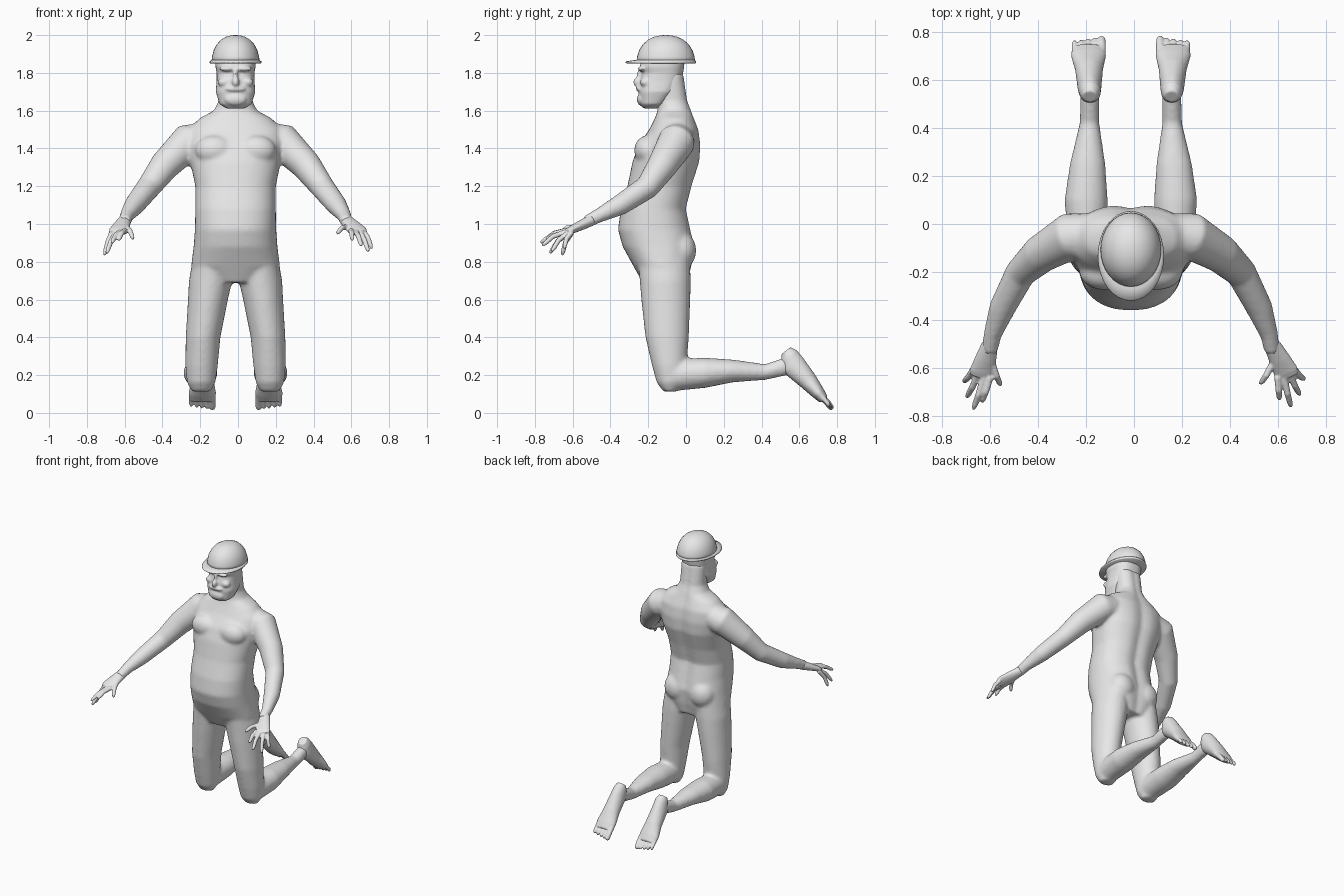
import bpy, bmesh, math
from mathutils import Vector, Matrix

cube = bpy.data.objects.get("Cube")
if cube:
    bpy.data.objects.remove(cube, do_unlink=True)

CX = -0.013          # the body's own mid-line
GREY = (0.8, 0.8, 0.8, 1)
mat = bpy.data.materials.new("plain_grey")
mat.use_nodes = True
mat.diffuse_color = GREY
mat.node_tree.nodes["Principled BSDF"].inputs["Base Color"].default_value = GREY


def loft(bm, sections, axis=None, n=28, power=2.0, groove=0.0):
    """Skin elliptical sections (x, y, z, half width, half depth)."""
    pts = [Vector(s[:3]) for s in sections]
    rings = []
    for i, s in enumerate(sections):
        t = Vector(axis) if axis else pts[min(i + 1, len(pts) - 1)] - pts[max(i - 1, 0)]
        t.normalize()
        u = Vector((1, 0, 0))
        u = (u - t * u.dot(t)).normalized()
        v = t.cross(u)
        ring = []
        for k in range(n):
            a = math.tau * k / n
            c, d = math.cos(a), math.sin(a)
            c = math.copysign(abs(c) ** (2 / power), c)
            d = math.copysign(abs(d) ** (2 / power), d)
            if groove and d > 0:
                d -= groove * math.exp(-(c / 0.18) ** 2)
            ring.append(bm.verts.new(pts[i] + u * c * s[3] + v * d * s[4]))
        rings.append(ring)
    for a, b in zip(rings, rings[1:]):
        for k in range(n):
            j = (k + 1) % n
            bm.faces.new((a[k], a[j], b[j], b[k]))
    bm.faces.new(rings[0][::-1])
    bm.faces.new(rings[-1])


def ball(bm, centre, radii):
    m = Matrix.Translation(centre) @ Matrix.Diagonal((*radii, 1))
    bmesh.ops.create_uvsphere(bm, u_segments=20, v_segments=12, radius=1, matrix=m)


def upright(rows):
    """Rows of (z, front y, back y, half width) to loft sections."""
    return [(CX, (f + b) / 2, z, w, (b - f) / 2) for z, f, b, w in rows]


def finish(bm, name, voxel=0, smooth=0):
    bmesh.ops.recalc_face_normals(bm, faces=bm.faces)
    me = bpy.data.meshes.new(name)
    bm.to_mesh(me)
    bm.free()
    me.materials.append(mat)
    ob = bpy.data.objects.new(name, me)
    bpy.context.collection.objects.link(ob)
    for p in me.polygons:
        p.use_smooth = True
    if voxel:
        r = ob.modifiers.new("merge", 'REMESH')
        r.mode = 'VOXEL'
        r.voxel_size = voxel
        r.use_smooth_shade = True
        s = ob.modifiers.new("soften", 'SMOOTH')
        s.factor = 0.5
        s.iterations = smooth
    return ob


# Body: torso and neck
bm = bmesh.new()
loft(bm, upright([
    (.69, -.23, .01, .15), (.78, -.28, .035, .235), (.88, -.335, .05, .222),
    (.97, -.36, .03, .215), (1.08, -.345, .005, .213), (1.2, -.31, .035, .213),
    (1.33, -.283, .077, .24), (1.42, -.25, .082, .255), (1.5, -.195, .07, .25),
    (1.56, -.165, .045, .19), (1.6, -.15, .03, .115), (1.65, -.15, .01, .09),
    (1.8, -.16, -.012, .09)]), axis=(0, 0, 1), n=48, power=2.3, groove=.1)

for s in (-1, 1):
    # Chest and buttocks
    ball(bm, (CX + s * .11, -.2, 1.39), (.105, .075, .08))
    ball(bm, (CX + s * .1, -.03, .86), (.095, .085, .1))
    # Thigh, ending in the knee
    loft(bm, [(CX + s * x, y, z, w, d) for x, y, z, w, d in (
        (.12, -.12, .85, .1, .14), (.132, -.11, .7, .115, .135),
        (.146, -.107, .6, .106, .13), (.172, -.1, .4, .092, .115),
        (.18, -.088, .25, .086, .092), (.182, -.085, .16, .075, .07),
        (.182, -.085, .112, .05, .035))], axis=(0, 0, 1))
    # Calf lying back along the ground
    loft(bm, [(CX + s * x, y, z, w, d) for x, y, z, w, d in (
        (.182, -.07, .2, .08, .085), (.186, .1, .212, .09, .08),
        (.18, .25, .222, .074, .06), (.172, .42, .216, .041, .042),
        (.17, .54, .25, .04, .05))], axis=(0, 1, 0))
    # Arm reaching down and forward
    loft(bm, [(CX + s * x, y, z, r, r) for x, y, z, r in (
        (.13, -.04, 1.46, .085), (.25, -.05, 1.435, .098),
        (.375, -.125, 1.31, .08), (.46, -.205, 1.195, .064),
        (.535, -.35, 1.1, .055), (.575, -.46, 1.045, .038),
        (.588, -.53, 1.01, .033))])
finish(bm, "body", .011, 7)

# Head with brow, nose and beard
bm = bmesh.new()
loft(bm, upright([
    (1.612, -.225, -.15, .05), (1.635, -.243, -.11, .085), (1.7, -.25, -.05, .105),
    (1.76, -.243, -.025, .1), (1.8, -.232, -.015, .1), (1.83, -.245, -.01, .106),
    (1.9, -.23, -.005, .105)]), axis=(0, 0, 1), n=36, power=2.5)
ball(bm, (CX, -.25, 1.752), (.02, .03, .028))
ball(bm, (CX, -.238, 1.79), (.012, .022, .04))
ball(bm, (CX, -.243, 1.715), (.055, .022, .016))
ball(bm, (CX, -.235, 1.66), (.06, .025, .035))
for s in (-1, 1):
    ball(bm, (CX + s * .045, -.235, 1.822), (.042, .02, .014))
    ball(bm, (CX + s * .06, -.215, 1.75), (.035, .028, .025))
finish(bm, "head", .007, 4)

# Helmet dome and brim
bm = bmesh.new()
loft(bm, [(CX, -.107, z, .127 * k, .155 * k) for z, k in (
    (1.855, 1), (1.885, .985), (1.92, .91), (1.95, .79), (1.975, .61),
    (1.991, .4), (1.998, .2), (2.0, .06))], axis=(0, 0, 1), n=32)
finish(bm, "helmet_dome")
bm = bmesh.new()
loft(bm, upright([(1.85, -.312, .05, .134), (1.854, -.32, .054, .138),
                  (1.861, -.318, .053, .137), (1.868, -.27, .047, .128)]),
     axis=(0, 0, 1), n=32)
finish(bm, "helmet_brim")

# Hands: fingertips run from index to little finger, thumb last
TIPS = {
    -1: ((-.632, -.74, .915), (-.668, -.77, .9), (-.695, -.72, .845),
         (-.708, -.655, .835), (-.555, -.67, .92)),
    1: ((.605, -.73, .915), (.653, -.76, .885), (.69, -.71, .855),
        (.708, -.645, .87), (.525, -.665, .95))}
for s, side in ((-1, "right"), (1, "left")):
    bm = bmesh.new()
    wrist = Vector((CX + s * .586, -.5, 1.02))
    palm = Vector((s * .632, -.615, .965))
    mid = wrist.lerp(palm, .55)
    loft(bm, [(*wrist, .034, .03), (*mid, .045, .026), (*palm, .052, .02),
              (*palm.lerp(mid, -.4), .045, .015)])
    for i, tip in enumerate(TIPS[s]):
        tip = Vector(tip)
        if i < 4:
            base = palm + Vector((s * (-.034 + .023 * i), -.02 + .01 * i, -.003 * i))
        else:
            base = mid + Vector((-s * .025, -.01, -.005))
        bend = base.lerp(tip, .55) + Vector((0, -.006, .014))
        loft(bm, [(*base, .015, .015), (*bend, .0135, .0135),
                  (*bend.lerp(tip, .7), .012, .012), (*tip, .007, .007)], n=12)
    finish(bm, side + "_hand", .005, 2)

# Feet: soles turned up, toes on the ground
for s, side in ((-1, "right"), (1, "left")):
    bm = bmesh.new()
    loft(bm, [(CX + s * x, y, z, w, d) for x, y, z, w, d in (
        (.17, .53, .33, .03, .03), (.17, .545, .3, .044, .052),
        (.172, .565, .255, .049, .066), (.174, .645, .17, .058, .05),
        (.176, .7, .105, .073, .036), (.177, .73, .07, .068, .026))],
        axis=(0, .61, -.79))
    for i in range(5):
        x = CX + s * (.122 + .028 * i)
        r = .018 if i == 0 else .0125
        y, z = .775 - .004 * i, .02 + .004 * i
        loft(bm, [(x, .715, .09, r, r), (x, .75, .052, r, r),
                  (x, y - .006, z + .008, r * .9, r * .9), (x, y, z - .002, r * .5, r * .5)], n=12)
    finish(bm, side + "_foot", .006, 2)
